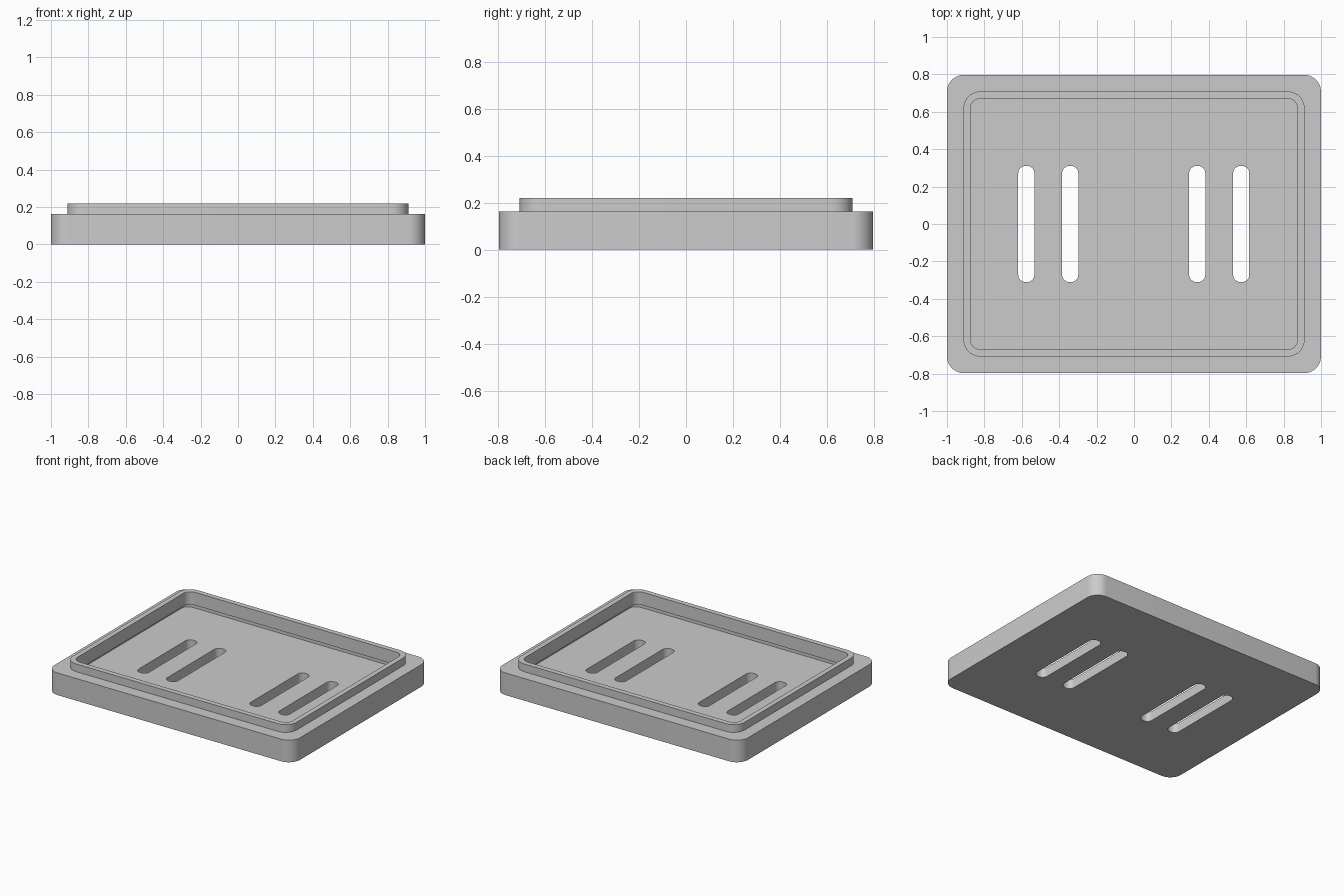
import bpy
import bmesh
import math

cube = bpy.data.objects.get("Cube")
if cube:
    bpy.data.objects.remove(cube, do_unlink=True)

grey = bpy.data.materials.new("plain_grey")
grey.use_nodes = True
COLOUR = (0.6, 0.6, 0.6, 1)
grey.diffuse_color = COLOUR
grey.node_tree.nodes["Principled BSDF"].inputs["Base Color"].default_value = COLOUR

SEGMENTS = 10


def rounded_loop(bm, half_x, half_y, radius, z, cx=0):
    """Ring of vertices around a rounded rectangle."""
    ring = []
    corners = [(1, 1), (-1, 1), (-1, -1), (1, -1)]
    for i, (sx, sy) in enumerate(corners):
        for k in range(SEGMENTS + 1):
            a = (i + k / SEGMENTS) * math.pi / 2
            x = cx + sx * (half_x - radius) + radius * math.cos(a)
            y = sy * (half_y - radius) + radius * math.sin(a)
            ring.append(bm.verts.new((x, y, z)))
    return ring


def loft(name, sections):
    """Closed solid through a series of rounded rectangles."""
    bm = bmesh.new()
    rings = [rounded_loop(bm, *s) for s in sections]
    for low, high in zip(rings, rings[1:]):
        n = len(low)
        for i in range(n):
            j = (i + 1) % n
            bm.faces.new((low[i], low[j], high[j], high[i]))
    bm.faces.new(rings[0][::-1])
    bm.faces.new(rings[-1])
    bmesh.ops.recalc_face_normals(bm, faces=bm.faces)
    mesh = bpy.data.meshes.new(name)
    bm.to_mesh(mesh)
    bm.free()
    mesh.materials.append(grey)
    obj = bpy.data.objects.new(name, mesh)
    bpy.context.collection.objects.link(obj)
    return obj


# Tray: outer wall, shelf, raised rim, then the hollow that widens under the rim
tray = loft("tray", [
    (1.0, 0.797, 0.09, 0.0),
    (1.0, 0.797, 0.09, 0.163),
    (0.912, 0.709, 0.09, 0.163),
    (0.912, 0.709, 0.09, 0.22),
    (0.875, 0.671, 0.055, 0.22),
    (0.875, 0.671, 0.055, 0.125),
    (0.935, 0.732, 0.055, 0.125),
    (0.935, 0.732, 0.055, 0.07),
])

bpy.ops.object.select_all(action="DESELECT")
bpy.context.view_layer.objects.active = tray
tray.select_set(True)

# Two pairs of slots through the floor
for x in (-0.576, -0.341, 0.338, 0.573):
    cutter = loft("slot_cutter", [(0.043, 0.31, 0.038, z, x) for z in (-0.05, 0.1)])
    cutter.hide_render = True
    cut = tray.modifiers.new("slot", "BOOLEAN")
    cut.operation = "DIFFERENCE"
    cut.solver = "EXACT"
    cut.object = cutter
    bpy.ops.object.modifier_apply(modifier=cut.name)
    bpy.data.objects.remove(cutter, do_unlink=True)

bpy.ops.object.shade_smooth_by_angle(angle=math.radians(30))
